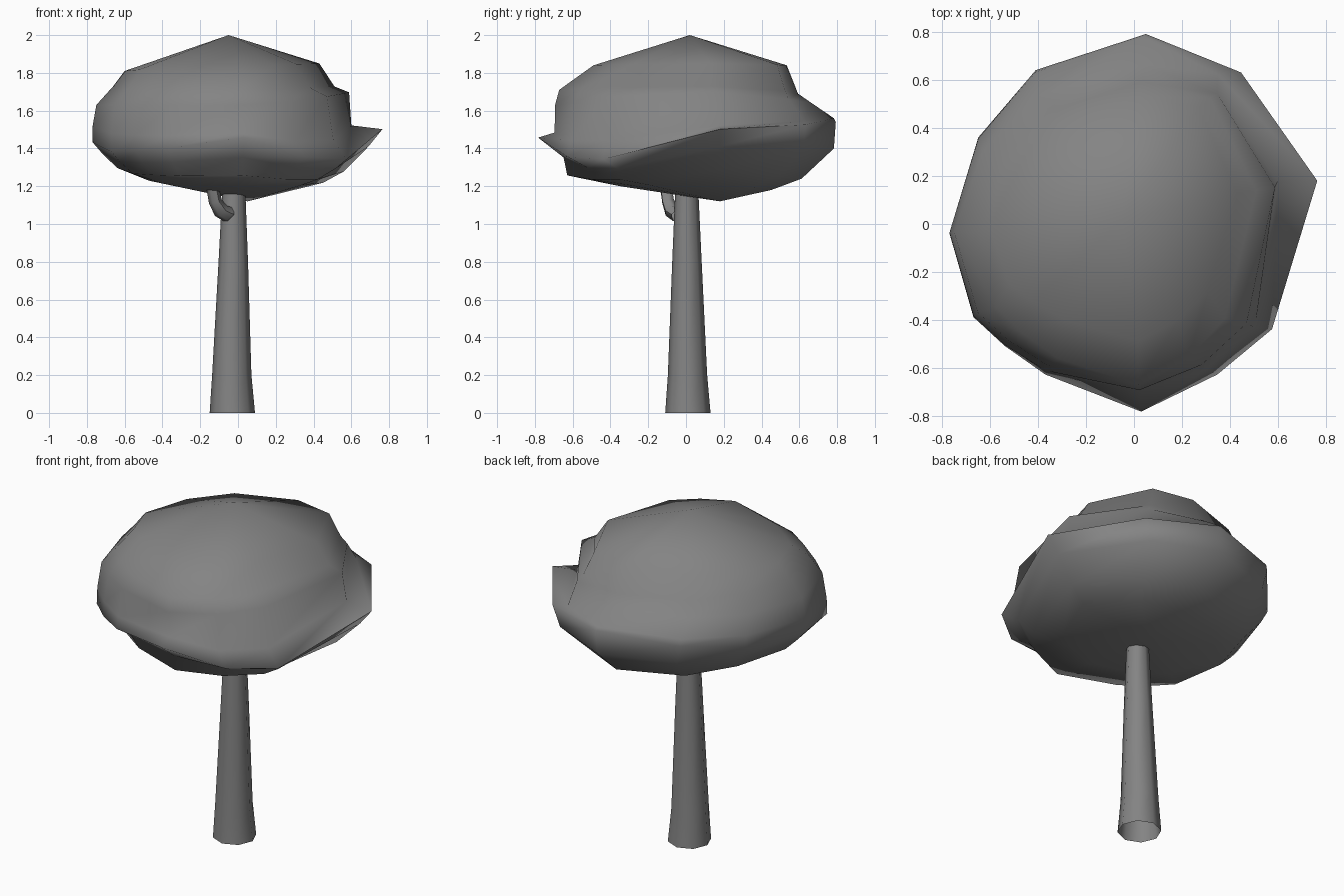
import bpy, math
from mathutils import Vector

if "Cube" in bpy.data.objects:
    bpy.data.objects.remove(bpy.data.objects["Cube"])

grey = bpy.data.materials.new("dark_grey")
grey.diffuse_color = (0.23, 0.23, 0.23, 1)
grey.use_nodes = True
grey.node_tree.nodes["Principled BSDF"].inputs["Base Color"].default_value = grey.diffuse_color


def loft(name, rings, bottom=None, top=None, angle=60):
    """Skin a stack of rings (bottom to top), optionally closed with pole points."""
    n = len(rings[0])
    verts = [p for r in rings for p in r]
    faces = []
    for k in range(len(rings) - 1):
        for i in range(n):
            j = (i + 1) % n
            faces.append((k * n + i, k * n + j, (k + 1) * n + j, (k + 1) * n + i))
    if bottom:
        verts.append(bottom)
        faces += [(len(verts) - 1, (i + 1) % n, i) for i in range(n)]
    if top:
        verts.append(top)
        o = (len(rings) - 1) * n
        faces += [(len(verts) - 1, o + i, o + (i + 1) % n) for i in range(n)]
    me = bpy.data.meshes.new(name)
    me.from_pydata([tuple(v) for v in verts], [], faces)
    me.materials.append(grey)
    ob = bpy.data.objects.new(name, me)
    bpy.context.collection.objects.link(ob)
    bpy.ops.object.select_all(action='DESELECT')
    ob.select_set(True)
    bpy.context.view_layer.objects.active = ob
    bpy.ops.object.shade_smooth_by_angle(angle=math.radians(angle))
    return ob


def circle(c, r, n, direction=(0, 0, 1)):
    q = Vector(direction).to_track_quat('Z', 'Y')
    return [Vector(c) + q @ Vector((r * math.cos(2 * math.pi * i / n),
                                    r * math.sin(2 * math.pi * i / n), 0)) for i in range(n)]


# Trunk: open, flared, tapering tube
loft("trunk", [circle((-0.03, 0.01, 0), 0.12, 8),
               circle((-0.033, 0.008, 0.2), 0.104, 8),
               circle((-0.025, 0.005, 0.8), 0.078, 8),
               circle((-0.022, 0.004, 1.2), 0.06, 8)])

# Branch stub: bent tube rising into the foliage
loft("branch", [circle((-0.05, -0.04, 1.05), 0.045, 6, (-0.6, -0.5, 0.5)),
                circle((-0.09, -0.075, 1.07), 0.042, 6, (-0.5, -0.4, 0.6)),
                circle((-0.12, -0.095, 1.12), 0.035, 6, (-0.3, -0.2, 1)),
                circle((-0.14, -0.11, 1.22), 0.033, 6, (-0.2, -0.15, 1))])

# Foliage: plan outline, counter-clockwise
outline = [(0.77, 0.18), (0.45, 0.63), (0.05, 0.79), (-0.41, 0.64), (-0.65, 0.36),
           (-0.77, -0.04), (-0.67, -0.39), (-0.54, -0.51), (-0.37, -0.63),
           (0.03, -0.785), (0.35, -0.63), (0.58, -0.44)]

# Foliage levels: reach and height at left, right, front, back
levels = [(0.47, 1.23, 0.45, 1.22, 0.35, 1.20, 0.45, 1.18),
          (0.64, 1.30, 0.56, 1.28, 0.63, 1.26, 0.61, 1.24),
          (0.72, 1.38, 0.69, 1.41, 0.65, 1.36, 0.78, 1.40),
          (0.77, 1.44, 0.765, 1.50, 0.785, 1.47, 0.79, 1.54),
          (0.77, 1.52, 0.60, 1.52, 0.69, 1.49, 0.78, 1.56),
          (0.75, 1.63, 0.58, 1.70, 0.69, 1.63, 0.66, 1.64),
          (0.66, 1.73, 0.48, 1.73, 0.67, 1.71, 0.58, 1.69),
          (0.60, 1.81, 0.40, 1.85, 0.49, 1.84, 0.52, 1.84)]


def foliage_ring(k, level):
    l, zl, r, zr, f, zf, b, zb = level
    ring = []
    for ox, oy in outline:
        u, v = ox / 0.77, oy / 0.787
        rx, zx = (r, zr) if u > 0 else (l, zl)
        ry, zy = (b, zb) if v > 0 else (f, zf)
        x, y = u * rx, v * ry
        z = (zx * u * u + zy * v * v) / (u * u + v * v)
        diagonal = min(1, 2 * abs(u * v))
        if v < 0:                       # the rim sags at both front corners
            sag = diagonal * (0.6 if u > 0 else 0.3)
            if k <= 3:
                z = 1.2 + (z - 1.2) * (1 - sag)
            elif k == 4:
                z -= 0.13 * sag
            if k >= 4:                  # and the crown bulges out over it
                grow = 1 + diagonal * (0.14, 0.09, 0.06, 0.03)[k - 4]
                x, y = (x * grow, y * grow) if u > 0 else (x, y * grow)
        elif u > 0 and k >= 5:          # fuller crown above the back shelf
            grow = 1 + diagonal * (0.03, 0.14, 0.17)[k - 5]
            x, y = x * grow, y * grow
        ring.append((x, y, z))
    return ring


loft("foliage", [foliage_ring(k, lv) for k, lv in enumerate(levels)],
     bottom=(0.05, 0.18, 1.12), top=(-0.05, 0.02, 2.0), angle=100)
